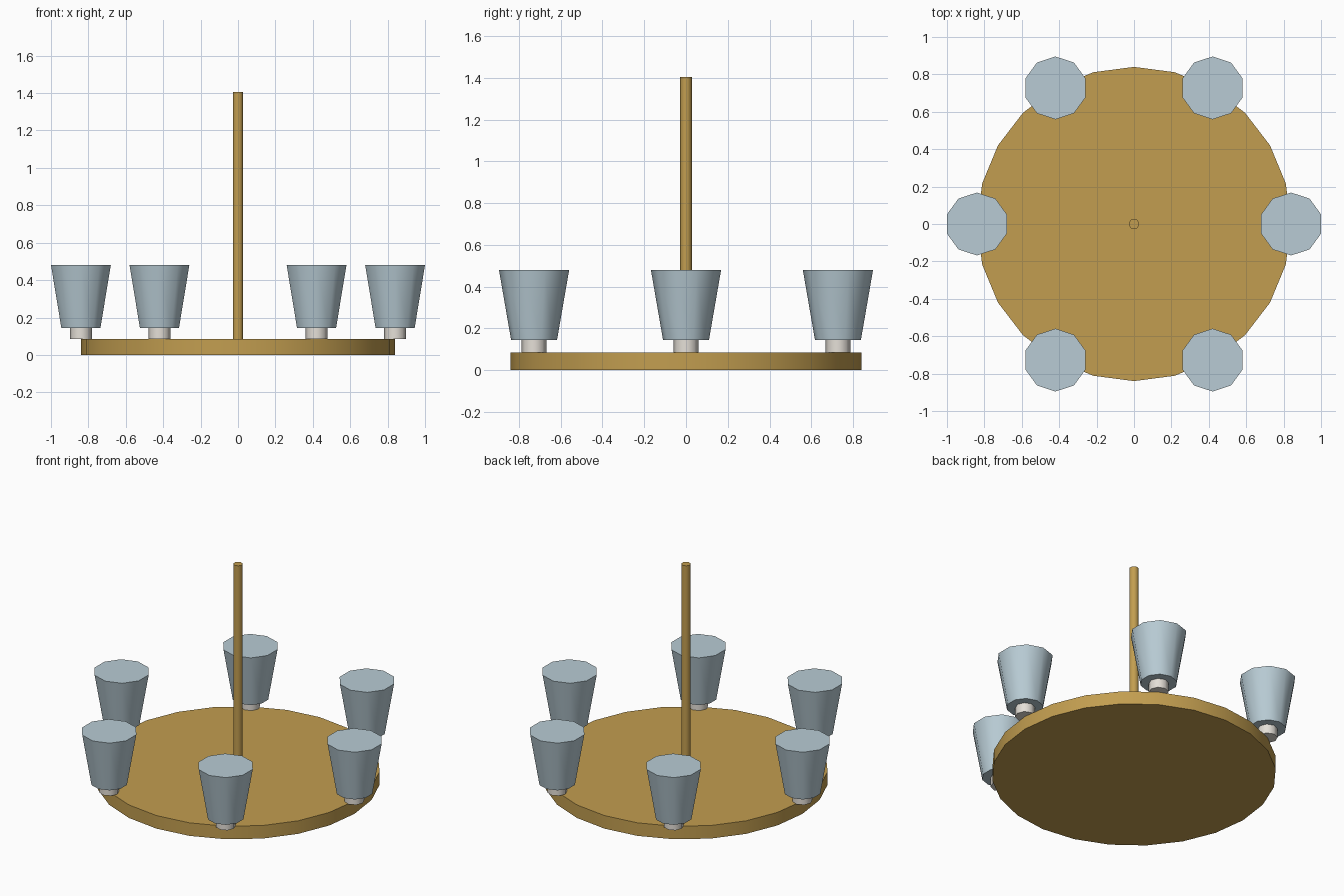
import bpy
import math

if "Cube" in bpy.data.objects:
    bpy.data.objects.remove(bpy.data.objects["Cube"])


def material(name, color):
    m = bpy.data.materials.new(name)
    m.diffuse_color = (*color, 1.0)
    m.use_nodes = True
    m.node_tree.nodes["Principled BSDF"].inputs["Base Color"].default_value = m.diffuse_color
    return m


brass = material("brass", (0.54, 0.34, 0.08))
glass = material("pale_blue_glass", (0.48, 0.60, 0.66))
ceramic = material("ceramic_white", (0.78, 0.74, 0.68))


def tapered(name, sides, r_bottom, r_top, z0, z1, mat, x=0.0, y=0.0):
    """Closed cylinder or cone frustum standing between z0 and z1."""
    bpy.ops.mesh.primitive_cone_add(
        vertices=sides, radius1=r_bottom, radius2=r_top,
        depth=z1 - z0, location=(x, y, (z0 + z1) / 2))
    ob = bpy.context.object
    ob.name = name
    ob.data.materials.append(mat)
    bpy.ops.object.shade_smooth_by_angle(angle=math.radians(50))
    return ob


RING = 0.84
DISC_TOP = 0.085

# Base disc and hanging rod
tapered("base_disc", 24, RING, RING, 0.0, DISC_TOP, brass)
tapered("center_rod", 10, 0.028, 0.028, DISC_TOP, 1.405, brass)

# Six lamps around the rim, each a holder and a flared shade
for i in range(6):
    a = i * math.pi / 3
    x, y = RING * math.cos(a), RING * math.sin(a)
    tapered(f"lamp_holder_{i + 1}", 8, 0.059, 0.059, DISC_TOP, 0.145, ceramic, x, y)
    tapered(f"lamp_shade_{i + 1}", 10, 0.11, 0.168, 0.145, 0.48, glass, x, y)
